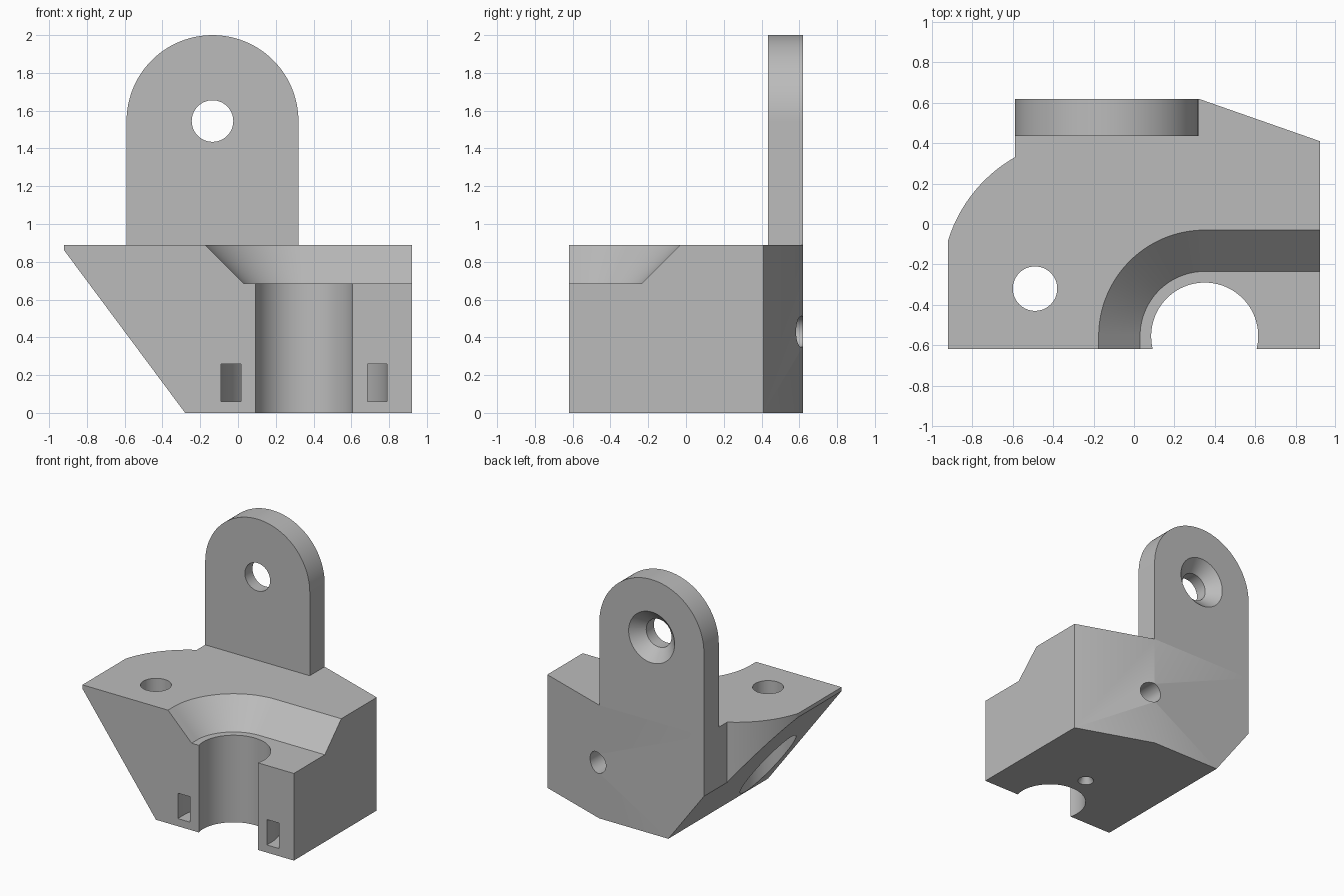
import bpy, bmesh
from math import radians, cos, sin
from mathutils import Vector

cube = bpy.data.objects.get("Cube")
if cube:
    bpy.data.objects.remove(cube, do_unlink=True)

grey = bpy.data.materials.new("plain grey")
grey.use_nodes = True
grey.diffuse_color = (0.5, 0.5, 0.5, 1)
grey.node_tree.nodes["Principled BSDF"].inputs["Base Color"].default_value = (0.5, 0.5, 0.5, 1)


def arc(cx, cy, r, a0, a1, n=32):
    """Points along a circular arc, angles in degrees."""
    angles = [radians(a0 + (a1 - a0) * i / n) for i in range(n + 1)]
    return [(cx + r * cos(a), cy + r * sin(a)) for a in angles]


def circle(cx, cy, r, n=64):
    return arc(cx, cy, r, 0, 360, n)[:-1]


def loft(name, sections, axis="z"):
    """Solid through flat sections given as (level, points)."""
    bm = bmesh.new()
    rings = []
    for level, pts in sections:
        place = (lambda a, b: (a, b, level)) if axis == "z" else (lambda a, b: (a, level, b))
        rings.append([bm.verts.new(Vector(place(a, b))) for a, b in pts])
    n = len(rings[0])
    for low, high in zip(rings, rings[1:]):
        for i in range(n):
            j = (i + 1) % n
            bm.faces.new((low[i], low[j], high[j], high[i]))
    bm.faces.new(rings[0])
    bm.faces.new(rings[-1])
    bmesh.ops.recalc_face_normals(bm, faces=bm.faces)
    mesh = bpy.data.meshes.new(name)
    bm.to_mesh(mesh)
    bm.free()
    mesh.materials.append(grey)
    obj = bpy.data.objects.new(name, mesh)
    bpy.context.collection.objects.link(obj)
    return obj


def prism(name, pts, lo, hi, axis="z"):
    return loft(name, [(lo, pts), (hi, pts)], axis)


def activate(obj):
    bpy.ops.object.select_all(action="DESELECT")
    obj.select_set(True)
    bpy.context.view_layer.objects.active = obj


def cut(obj, cutter):
    mod = obj.modifiers.new("cut", "BOOLEAN")
    mod.operation = "DIFFERENCE"
    mod.solver = "EXACT"
    mod.object = cutter
    activate(obj)
    bpy.ops.object.modifier_apply(modifier=mod.name)
    bpy.data.objects.remove(cutter, do_unlink=True)


TOP = 0.89
BX, BY = 0.35, -0.555   # axis of the half-round bore

# Main block with rounded rear corner and angled rear face
plan = [(-0.92, -0.62), (0.92, -0.62), (0.92, 0.41), (0.32, 0.62), (-0.59, 0.62)]
plan += arc(-0.233, -0.295, 0.72, 119.7, 162.6, 24)
body = prism("mount_body", plan, 0, TOP)

# Sloped underside
cut(body, prism("slope_cutter", [(-0.152, -0.172), (-0.984, 0.946), (-1.2, -0.172)], -1, 1, "y"))


# Bevelled recess sweeping round the bore and out to the side
def recess(r):
    return [(BX - r, -0.8)] + arc(BX, BY, r, 180, 90) + [(1.2, BY + r), (1.2, -0.8)]


cut(body, loft("recess_cutter", [(0.685, recess(0.32)), (1.09, recess(0.725))]))

# Half-round bore
cut(body, prism("bore_cutter", circle(BX, BY, 0.265, 96), -0.1, 1))

# Curved strap channel around the bore, open at the front
channel = [(BX + 0.44, -0.7)] + arc(BX, BY, 0.44, 0, 180) + [(BX - 0.44, -0.7)]
channel += [(BX - 0.335, -0.7)] + arc(BX, BY, 0.335, 180, 0) + [(BX + 0.335, -0.7)]
cut(body, prism("channel_cutter", channel, 0.06, 0.26))

# Bolt hole with a wider pocket opening on the slope
cut(body, prism("bolt_cutter", circle(-0.49, -0.32, 0.11), -0.1, 1))
cut(body, prism("pocket_cutter", circle(-0.49, -0.32, 0.2), -0.1, 0.67))

# Blind rear hole and small tapered hole underneath
cut(body, prism("rear_hole_cutter", circle(0.345, 0.43, 0.082), 0.1, 0.8, "y"))
cut(body, loft("base_hole_cutter", [(-0.02, circle(BX, -0.14, 0.07)),
                                    (0.05, circle(BX, -0.14, 0.03)),
                                    (0.1, circle(BX, -0.14, 0.03))]))

# Upright rounded tab with a countersunk hole
TX, TZ, TR = -0.135, 1.545, 0.455
outline = [(TX - TR, TOP), (TX + TR, TOP)] + arc(TX, TZ, TR, 0, 180, 48)
tab = prism("upright_tab", outline, 0.435, 0.62, "y")
cut(tab, loft("countersink_cutter", [(0.3, circle(TX, TZ, 0.11)),
                                     (0.53, circle(TX, TZ, 0.11)),
                                     (0.62, circle(TX, TZ, 0.2)),
                                     (0.7, circle(TX, TZ, 0.28))], "y"))

for part in (body, tab):
    activate(part)
    bpy.ops.object.shade_smooth_by_angle(angle=radians(20))
